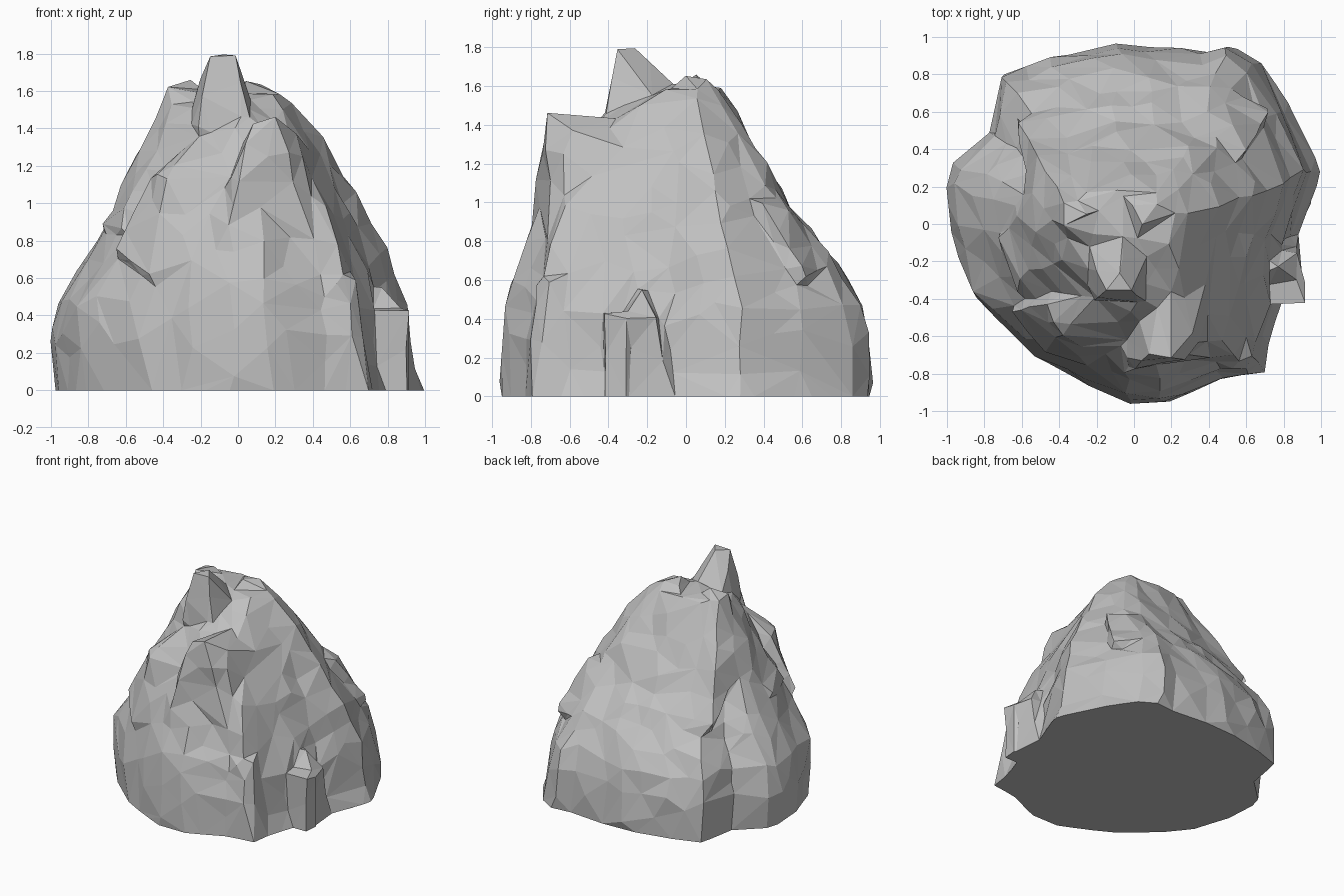
import bpy
import bmesh
from mathutils import Vector, noise

old = bpy.data.objects.get("Cube")
if old:
    bpy.data.objects.remove(old, do_unlink=True)

# Stone colour
stone = bpy.data.materials.new("grey stone")
stone.use_nodes = True
grey = (0.53, 0.53, 0.53, 1)
stone.diffuse_color = grey
stone.node_tree.nodes["Principled BSDF"].inputs["Base Color"].default_value = grey

bm = bmesh.new()


def add_chunk(points):
    """Convex block of rock spanning the given corners."""
    verts = [bm.verts.new(p) for p in points]
    made = bmesh.ops.convex_hull(bm, input=verts)
    loose = {g for g in made["geom_interior"] + made["geom_unused"]
             if isinstance(g, bmesh.types.BMVert)}
    bmesh.ops.delete(bm, geom=list(loose), context="VERTS")


# Main body: one ground outline, fitted to the rock's extents at each height
outline = [(1, .28), (.83, .63), (.68, .86), (.53, .95), (.4, .92), (-.1, .96),
           (-.5, .87), (-.71, .8), (-.77, .5), (-.97, .32), (-1, .2), (-.98, -.05),
           (-.87, -.35), (-.75, -.5), (-.48, -.74), (-.25, -.86), (-.03, -.96),
           (.17, -.96), (.5, -.82), (.68, -.8), (.73, -.6), (.8, -.35), (.87, -.08)]
# height, -x, +x, -y, +y
levels = [(0, .98, 1.01, .96, .96), (.12, .99, .95, .96, .96), (.3, 1, .93, .95, .95),
          (.48, .96, .89, .92, .91), (.7, .81, .8, .86, .77), (.95, .68, .7, .77, .56),
          (1.18, .58, .55, .6, .42), (1.4, .48, .41, .46, .29), (1.5, .43, .33, .32, .23),
          (1.59, .38, .24, .08, .18)]
rings = []
for z, left, right, front, back in levels:
    rings.append([bm.verts.new((x * (right if x > 0 else left),
                                y * (back if y > 0 else front) / .96, z))
                  for x, y in outline])
count = len(outline)
for low, high in zip(rings, rings[1:]):
    for i in range(count):
        j = (i + 1) % count
        bm.faces.new((low[i], low[j], high[j], high[i]))
bm.faces.new(list(reversed(rings[0])))
bm.faces.new(rings[-1])

# Front buttress with its flat ledge
add_chunk([(-.15, -.84, .55), (.5, -.74, .5), (-.05, -.7, 1.1), (.08, -.71, 1.43),
           (.2, -.71, 1.46), (.31, -.6, 1.37), (.4, -.62, 1.0), (.03, -.5, 1.32),
           (.2, -.24, 1.42), (.38, -.3, 1.28), (-.1, -.2, .6), (.3, -.2, .6)])
# Front shoulder on the -x side of the buttress
add_chunk([(-.37, -.58, 1.15), (-.05, -.64, 1.13), (-.48, -.42, 1.13), (-.2, -.4, 1.38),
           (-.48, -.68, .6), (-.2, -.8, .6), (-.65, -.45, .75), (0, -.4, 1.3),
           (-.3, -.2, .6), (0, -.2, .6)])
# Main peak
add_chunk([(-.15, -.35, 1.78), (-.01, -.35, 1.79), (-.07, -.26, 1.79), (-.22, -.42, 1.4),
           (.07, -.42, 1.4), (.1, -.1, 1.45), (-.28, -.05, 1.45), (-.05, -.07, 1.6)])
# Rear summit
add_chunk([(.04, 0, 1.66), (.14, .12, 1.65), (.29, .05, 1.54), (-.02, .12, 1.65),
           (.1, .19, 1.58), (.42, .1, 1.38), (.1, .25, 1.4), (-.2, .25, 1.4),
           (0, -.25, 1.4)])
# Rear corner running up to the second summit
add_chunk([(-.37, -.02, 1.62), (-.23, .05, 1.66), (-.37, .12, 1.6), (-.44, .1, 1.46),
           (-.58, .1, 1.18), (-.56, .43, 1.04), (-.64, .58, .78), (0, .2, 1.4),
           (-.1, .5, .95), (-.2, 0, .8)])
# Side block and the low rib behind it
add_chunk([(x, y, z) for x, y in ((.91, -.42), (.92, -.31), (.6, -.42), (.6, -.28))
           for z in (0, .43)])
add_chunk([(.6, -.4, 0), (.9, -.33, 0), (.88, -.08, 0), (.89, -.31, .4), (.86, -.13, .36),
           (.76, -.22, .58), (.6, -.1, 0), (.6, -.3, .5)])
# Corner buttress
add_chunk([(.52, -.82, 0), (.7, -.8, 0), (.52, -.78, .58), (.62, -.7, .6),
           (.72, -.65, 0), (.4, -.5, .62), (.6, -.45, .6), (.4, -.5, 0)])
# Crag on the -x flank
add_chunk([(-.58, .1, 1.18), (-.52, .12, 1.3), (-.56, -.15, 1.12), (-.73, -.05, .88),
           (-.62, -.4, .85), (-.2, 0, 1.3), (-.3, 0, .8)])
# Bulge on the rear flank
add_chunk([(.52, .5, .98), (.35, .5, 1.03), (.6, .38, 1.02), (.74, .62, .6),
           (.45, .76, .66), (.3, .2, 1), (.3, .2, .5)])

bmesh.ops.recalc_face_normals(bm, faces=bm.faces)
mesh = bpy.data.meshes.new("rock")
bm.to_mesh(mesh)
bm.free()
rock = bpy.data.objects.new("rock", mesh)
bpy.context.collection.objects.link(rock)


def bake():
    """Replace the rock's mesh by the result of its modifiers."""
    graph = bpy.context.evaluated_depsgraph_get()
    graph.update()
    result = bpy.data.meshes.new_from_object(rock.evaluated_get(graph))
    rock.modifiers.clear()
    rock.data = result


# Fuse the parts into one skin
fuse = rock.modifiers.new("fuse", "REMESH")
fuse.mode = "VOXEL"
fuse.voxel_size = .022
bake()

# Weathered unevenness, fading out at the ground
for v in rock.data.vertices:
    if v.co.z > .03:
        out = Vector((v.co.x, v.co.y, .3)).normalized()
        rough = noise.noise(v.co * 3.5) * .022 + noise.noise(v.co * 6) * .022
        v.co += out * rough * min(1, v.co.z * 3)

# Break the skin into irregular flat facets
facet = rock.modifiers.new("facet", "DECIMATE")
facet.ratio = 720 / sum(len(p.vertices) - 2 for p in rock.data.polygons)
bake()

# Flat base, flat shading
for v in rock.data.vertices:
    if v.co.z < .03:
        v.co.z = 0
rock.data.materials.clear()
rock.data.materials.append(stone)
for p in rock.data.polygons:
    p.use_smooth = False
    p.material_index = 0
rock.data.update()
